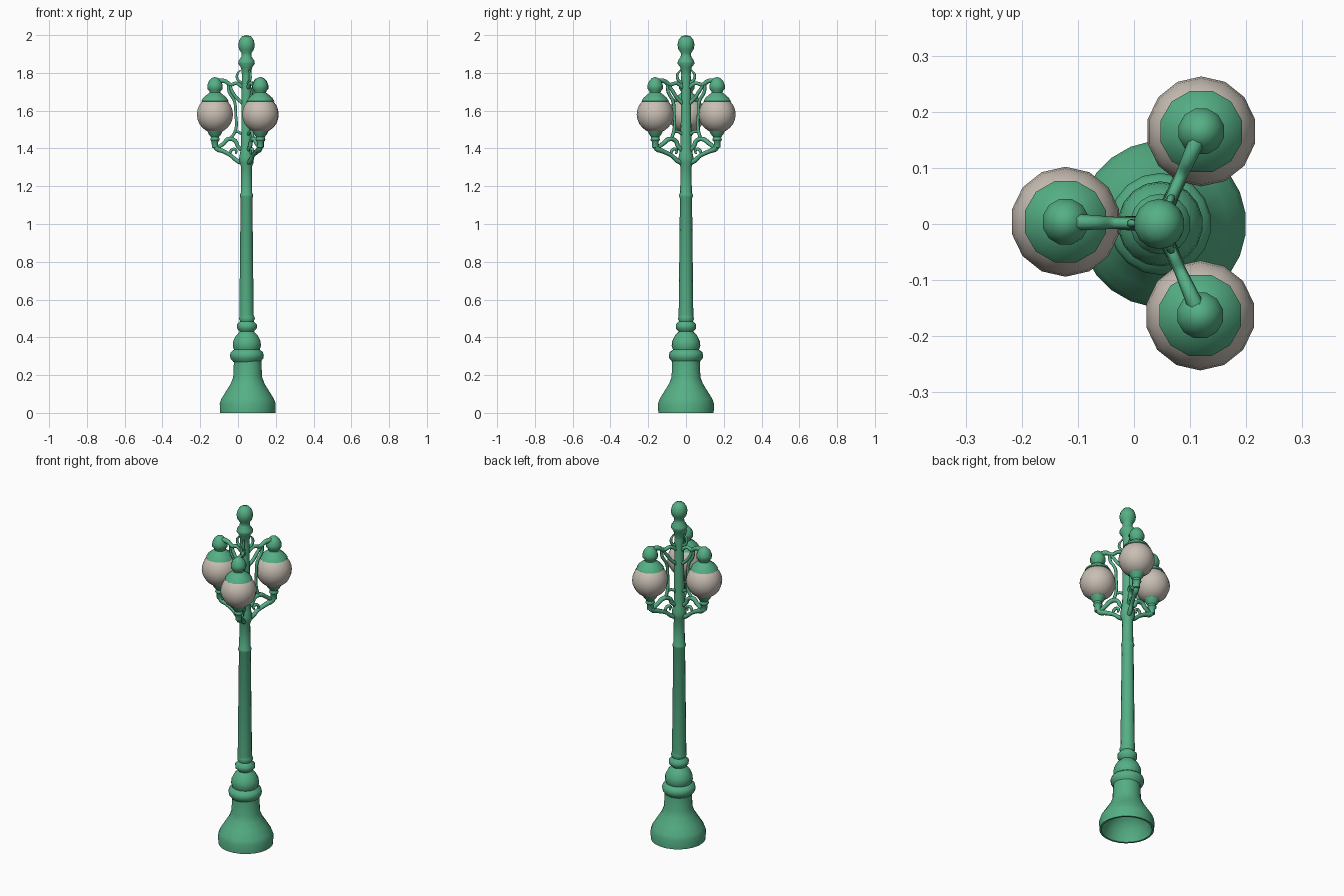
import bpy, math
from mathutils import Vector


def material(name, rgb):
    m = bpy.data.materials.new(name)
    m.diffuse_color = (*rgb, 1)
    return m


GREEN = material("green_paint", (0.09, 0.43, 0.235))
GLASS = material("milky_glass", (0.58, 0.52, 0.455))


def lathe(name, profile, center, sides, mat, angle=50):
    """Spin a (radius, height) profile around a vertical axis."""
    verts, rings, faces = [], [], []
    for r, z in profile:
        n = 1 if r == 0 else sides
        rings.append([len(verts) + i for i in range(n)])
        for i in range(n):
            a = math.tau * (i + 0.5) / sides
            verts.append((r * math.cos(a), r * math.sin(a), z))
    for a, b in zip(rings, rings[1:]):
        for i in range(sides):
            j = (i + 1) % sides
            quad = [a[i % len(a)], a[j % len(a)], b[j % len(b)], b[i % len(b)]]
            faces.append(list(dict.fromkeys(quad)))
    me = bpy.data.meshes.new(name)
    me.from_pydata(verts, [], faces)
    me.materials.append(mat)
    ob = bpy.data.objects.new(name, me)
    ob.location = (center[0], center[1], 0)
    bpy.context.collection.objects.link(ob)
    me.shade_smooth()
    me.set_sharp_from_angle(angle=math.radians(angle))
    return ob


def tube(name, points, radii):
    """Round bar through the points, thickness varying along its length."""
    cu = bpy.data.curves.new(name, 'CURVE')
    cu.dimensions = '3D'
    cu.bevel_depth = 1.0
    cu.bevel_resolution = 1
    cu.resolution_u = 5
    cu.use_fill_caps = True
    sp = cu.splines.new('BEZIER')
    sp.bezier_points.add(len(points) - 1)
    for bp, p, r in zip(sp.bezier_points, points, radii):
        bp.co = p
        bp.radius = r
        bp.handle_left_type = bp.handle_right_type = 'AUTO'
    tmp = bpy.data.objects.new(name + "_path", cu)
    bpy.context.collection.objects.link(tmp)
    dg = bpy.context.evaluated_depsgraph_get()
    me = bpy.data.meshes.new_from_object(tmp.evaluated_get(dg))
    bpy.data.objects.remove(tmp)
    me.materials.clear()
    me.materials.append(GREEN)
    me.shade_smooth()
    ob = bpy.data.objects.new(name, me)
    bpy.context.collection.objects.link(ob)
    return ob


POLE = Vector((0.045, 0.0, 0.0))

# Hollow bell-shaped base
lathe("base", [(0, 0.14), (0.07, 0.13), (0.12, 0.06), (0.137, 0.0), (0.148, 0.0),
               (0.149, 0.05), (0.14, 0.075), (0.115, 0.115), (0.09, 0.155),
               (0.077, 0.19), (0.073, 0.28)], (0.051, 0), 24, GREEN)

# Stacked collars above the base
lathe("base_collars", [(0.073, 0.27), (0.088, 0.288), (0.091, 0.305), (0.086, 0.322),
                       (0.069, 0.335), (0.076, 0.355), (0.073, 0.38), (0.058, 0.41),
                       (0.038, 0.43), (0.053, 0.447), (0.054, 0.467), (0.037, 0.485),
                       (0.043, 0.50), (0.038, 0.515)], (0.047, 0), 18, GREEN)

# Tapered shaft with a small ring, up to the finial
lathe("shaft", [(0.039, 0.50), (0.032, 1.135), (0.036, 1.145), (0.036, 1.155),
                (0.031, 1.165), (0.029, 1.30), (0.038, 1.325), (0.04, 1.35),
                (0.034, 1.38), (0.029, 1.42), (0.025, 1.80)], POLE, 14, GREEN)
lathe("top_finial", [(0.025, 1.79), (0.03, 1.828), (0.045, 1.85), (0.043, 1.863),
                     (0.028, 1.885), (0.027, 1.905), (0.041, 1.925), (0.045, 1.95),
                     (0.039, 1.975), (0.024, 1.994), (0, 2.0)], POLE, 14, GREEN)

# Three lamps with their ironwork
R, ZC = 0.098, 1.58
for k, (lx, ly) in enumerate([(-0.122, 0.004), (0.12, 0.165), (0.118, -0.163)], 1):
    lamp = Vector((lx, ly, 0))
    out = (lamp - POLE)
    D = out.length
    out.normalize()

    def at(r, z):
        p = POLE + out * r
        return (p.x, p.y, z)

    # Globe
    arc = [(R * math.sin(t * math.pi / 12), ZC - R * math.cos(t * math.pi / 12))
           for t in range(13)]
    arc[0], arc[-1] = (0, ZC - R), (0, ZC + R)
    lathe(f"globe_{k}", arc, lamp, 14, GLASS)
    # Cap with acorn finial
    lathe(f"lamp_cap_{k}", [(0.070, 1.648), (0.075, 1.65), (0.064, 1.668), (0.045, 1.684),
                            (0.03, 1.695), (0.031, 1.703), (0.042, 1.715), (0.042, 1.735),
                            (0.033, 1.757), (0.018, 1.773), (0, 1.778)], lamp, 12, GREEN)
    # Cup holding the globe
    lathe(f"lamp_cup_{k}", [(0, 1.40), (0.017, 1.405), (0.018, 1.435), (0.026, 1.445),
                            (0.022, 1.46), (0.034, 1.475), (0.045, 1.497)],
          lamp, 12, GREEN)

    # Lower arm and its scroll
    tube(f"lower_arm_{k}", [at(D, 1.43), at(D - 0.01, 1.40), at(D - 0.045, 1.385),
                            at(0.08, 1.36), at(0.05, 1.335), at(0.015, 1.32)],
         [0.015, 0.016, 0.013, 0.011, 0.013, 0.014])
    tube(f"lower_scroll_{k}", [at(D - 0.015, 1.405), at(D - 0.045, 1.425),
                               at(0.095, 1.45), at(0.06, 1.44), at(0.045, 1.41),
                               at(0.015, 1.385)],
         [0.011, 0.012, 0.013, 0.012, 0.012, 0.012])
    tube(f"lower_curl_{k}", [at(0.09, 1.365), at(0.075, 1.395), at(0.055, 1.39),
                             at(0.058, 1.37)], [0.007, 0.009, 0.008, 0.005])
    # Inner upright hugging the globe
    tube(f"upright_{k}", [at(0.085, 1.45), at(D - R - 0.012, 1.50), at(D - R - 0.012, 1.58),
                          at(D - R - 0.005, 1.65), at(D - 0.075, 1.70), at(D - 0.07, 1.745)],
         [0.009, 0.009, 0.008, 0.009, 0.009, 0.008])
    tube(f"lower_tie_{k}", [at(0.015, 1.47), at(0.045, 1.488), at(D - R - 0.008, 1.49)],
         [0.010, 0.008, 0.008])
    # Upper arm with scroll and leaf
    tube(f"upper_arm_{k}", [at(D, 1.755), at(D - 0.05, 1.757), at(D - 0.085, 1.738),
                            at(0.055, 1.745), at(0.015, 1.72)],
         [0.016, 0.013, 0.011, 0.010, 0.012])
    tube(f"upper_scroll_{k}", [at(D - 0.08, 1.735), at(0.075, 1.70), at(0.05, 1.665),
                               at(0.015, 1.635)], [0.008, 0.010, 0.010, 0.011])
    tube(f"upper_leaf_{k}", [at(0.02, 1.745), at(0.045, 1.762), at(0.05, 1.79),
                             at(0.032, 1.815)], [0.009, 0.008, 0.007, 0.004])
